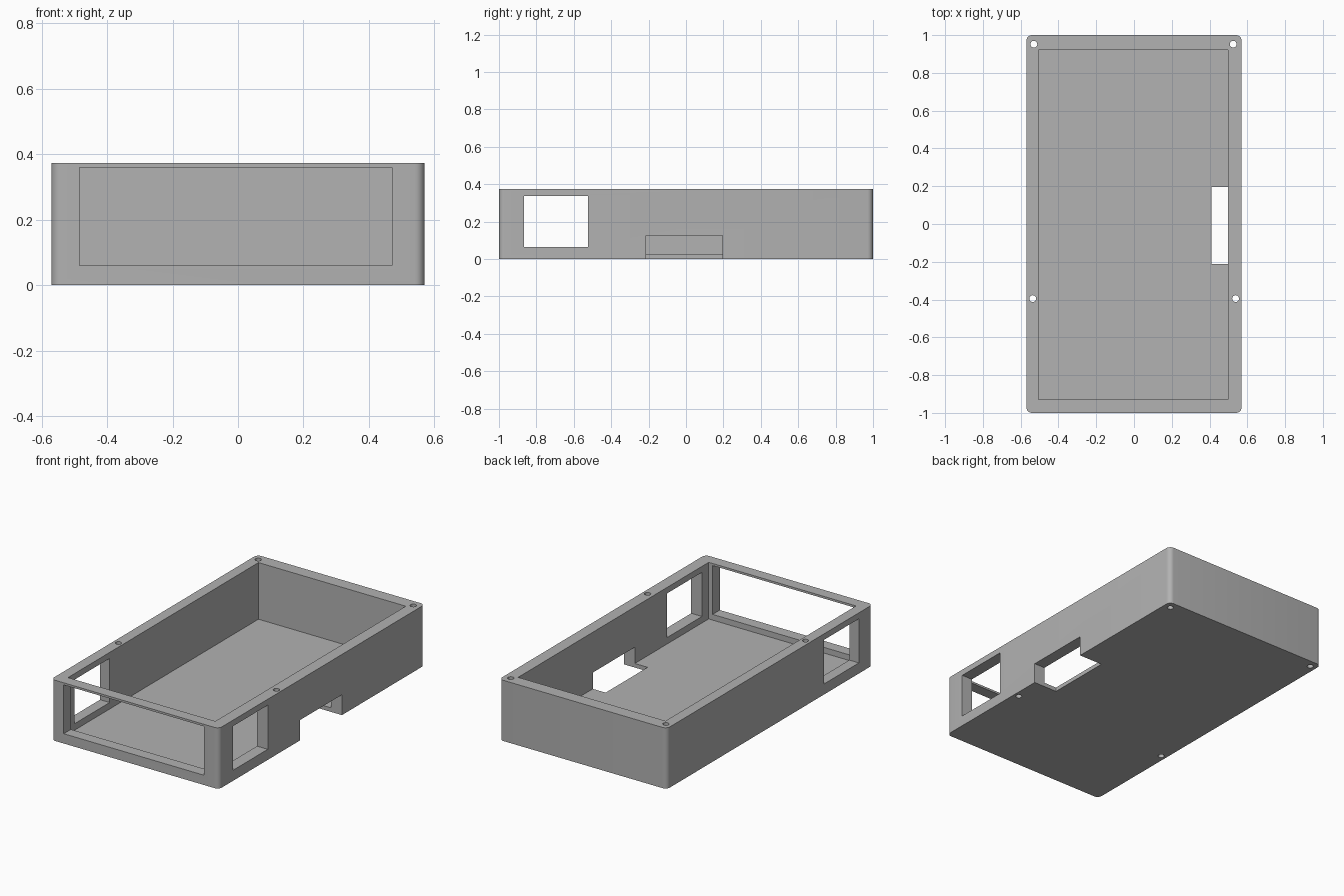
import bpy
import math

default_cube = bpy.data.objects.get("Cube")
if default_cube:
    bpy.data.objects.remove(default_cube, do_unlink=True)

HEIGHT = 0.373
FLOOR = 0.025

grey = bpy.data.materials.new("plain_grey")
grey.use_nodes = True
colour = (0.445, 0.445, 0.445, 1)
grey.diffuse_color = colour
grey.node_tree.nodes["Principled BSDF"].inputs["Base Color"].default_value = colour


def box(name, x, y, z):
    """Box spanning the (low, high) ranges on each axis."""
    bpy.ops.mesh.primitive_cube_add(size=1)
    obj = bpy.context.object
    obj.name = name
    obj.location = [(a + b) / 2 for a, b in (x, y, z)]
    obj.scale = [b - a for a, b in (x, y, z)]
    bpy.ops.object.transform_apply(location=True, rotation=False, scale=True)
    obj.data.materials.append(grey)
    return obj


def apply_modifier(obj, mod):
    bpy.ops.object.select_all(action="DESELECT")
    obj.select_set(True)
    bpy.context.view_layer.objects.active = obj
    bpy.ops.object.modifier_apply(modifier=mod.name)


def cut(obj, cutter):
    cutter.hide_render = True
    mod = obj.modifiers.new("cut", "BOOLEAN")
    mod.operation = "DIFFERENCE"
    mod.solver = "EXACT"
    mod.object = cutter
    apply_modifier(obj, mod)
    bpy.data.objects.remove(cutter, do_unlink=True)


# Outer block with rounded vertical corners
case = box("open_case", (-0.57, 0.57), (-1, 1), (0, HEIGHT))
weights = case.data.attributes.new("bevel_weight_edge", "FLOAT", "EDGE")
for edge in case.data.edges:
    a, b = (case.data.vertices[i].co for i in edge.vertices)
    weights.data[edge.index].value = float(abs(a.z - b.z) > HEIGHT / 2)
bevel = case.modifiers.new("rounded_corners", "BEVEL")
bevel.limit_method = "WEIGHT"
bevel.width = 0.03
bevel.segments = 6
apply_modifier(case, bevel)

# Open interior
cut(case, box("interior", (-0.505, 0.497), (-0.93, 0.92), (FLOOR, 0.5)))

# Front window, side windows through both walls, and the slot in floor and left wall
cut(case, box("front_window", (-0.485, 0.47), (-1.1, -0.9), (0.06, 0.36)))
cut(case, box("side_windows", (-0.7, 0.7), (-0.865, -0.525), (0.065, 0.336)))
cut(case, box("cable_slot", (0.41, 0.7), (-0.213, 0.195), (-0.1, 0.125)))

# Screw holes running through the walls
for x, y in ((-0.53, 0.952), (0.525, 0.952), (-0.536, -0.395), (0.538, -0.395)):
    bpy.ops.mesh.primitive_cylinder_add(vertices=24, radius=0.018, depth=1, location=(x, y, 0.2))
    hole = bpy.context.object
    hole.data.materials.append(grey)
    cut(case, hole)

# Smooth corners and holes, crisp edges elsewhere
bpy.ops.object.select_all(action="DESELECT")
case.select_set(True)
bpy.context.view_layer.objects.active = case
bpy.ops.object.shade_smooth_by_angle(angle=math.radians(30))
